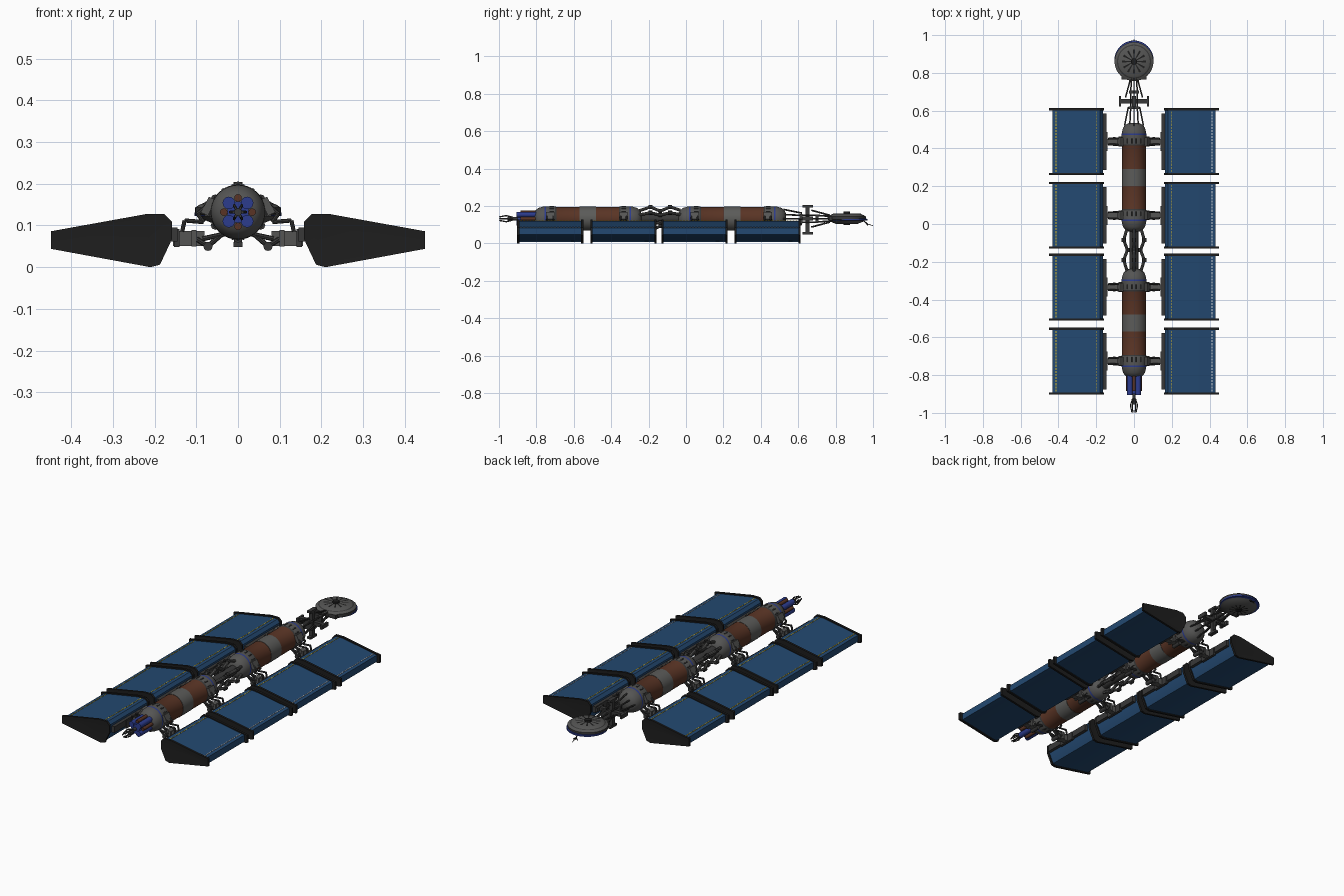
import bpy, bmesh, math
from mathutils import Vector

if "Cube" in bpy.data.objects:
    bpy.data.objects.remove(bpy.data.objects["Cube"])

NAMES = {
    "panel_blue": (0.017, 0.066, 0.165), "frame_black": (0.013, 0.013, 0.013),
    "hull_grey": (0.09, 0.09, 0.088), "steel_dark": (0.04, 0.04, 0.04),
    "tank_brown": (0.10, 0.034, 0.018), "band_grey": (0.105, 0.105, 0.10),
    "royal_blue": (0.025, 0.045, 0.27), "yellow": (0.75, 0.52, 0.02), "white": (0.7, 0.7, 0.7),
}
KEYS = list(NAMES)
MATS = {}
for k, c in NAMES.items():
    MATS[k] = bpy.data.materials.new(k)
    MATS[k].diffuse_color = (*c, 1)


def finish(name, bm, mat=None):
    bmesh.ops.recalc_face_normals(bm, faces=bm.faces)
    me = bpy.data.meshes.new(name)
    bm.to_mesh(me)
    bm.free()
    for m in ([mat] if mat else KEYS):
        me.materials.append(MATS[m])
    ob = bpy.data.objects.new(name, me)
    bpy.context.collection.objects.link(ob)
    return ob


def boxes(name, items, mat):
    bm = bmesh.new()
    for c, s in items:
        vs = bmesh.ops.create_cube(bm, size=1)["verts"]
        for v in vs:
            v.co = Vector(c) + Vector([v.co[i] * s[i] for i in range(3)])
    return finish(name, bm, mat)


def struts(name, pairs, r, mat, seg=8, r2=None):
    bm = bmesh.new()
    for a, b in pairs:
        a, b = Vector(a), Vector(b)
        d = b - a
        vs = bmesh.ops.create_cone(bm, cap_ends=True, segments=seg, radius1=r,
                                   radius2=r if r2 is None else r2, depth=d.length)["verts"]
        q = d.to_track_quat('Z', 'Y')
        for v in vs:
            v.co = q @ v.co + (a + b) / 2
    return finish(name, bm, mat)


def lathe(name, prof, axis, centre, seg=32):
    """prof: (height, radius, colour of the band that follows)"""
    bm = bmesh.new()
    rings = []
    for h, r, _ in prof:
        ring = []
        for i in range(seg):
            a = 2 * math.pi * i / seg
            x, y = r * math.cos(a), r * math.sin(a)
            p = (x, h, y) if axis == 'Y' else (x, y, h)
            ring.append(bm.verts.new(Vector(p) + Vector(centre)))
        rings.append(ring)
    for k in range(len(prof) - 1):
        for i in range(seg):
            j = (i + 1) % seg
            f = bm.faces.new((rings[k][i], rings[k][j], rings[k + 1][j], rings[k + 1][i]))
            f.material_index = KEYS.index(prof[k][2])
    for ring, m in ((rings[0], prof[0][2]), (rings[-1], prof[-2][2])):
        bm.faces.new(ring).material_index = KEYS.index(m)
    return finish(name, bm)


def prism(name, pts, s, y0, y1, mat, inset=0):
    bm = bmesh.new()
    a = [bm.verts.new((s * x, y0, z)) for x, z in pts]
    b = [bm.verts.new((s * x, y1, z)) for x, z in pts]
    caps = [bm.faces.new(a), bm.faces.new(b)]
    for i in range(len(pts)):
        j = (i + 1) % len(pts)
        bm.faces.new((a[i], a[j], b[j], b[i]))
    bmesh.ops.recalc_face_normals(bm, faces=bm.faces)
    if inset:
        bmesh.ops.inset_individual(bm, faces=caps, thickness=inset, depth=-0.002)
    return finish(name, bm, mat)


ZC = 0.132
PLATE = [(0.158, 0.068), (0.158, 0.109), (0.176, 0.127), (0.222, 0.127),
         (0.449, 0.086), (0.449, 0.044), (0.21, 0.0), (0.187, 0.006)]
WING = [(0.165, 0.07), (0.165, 0.104), (0.179, 0.12), (0.22, 0.12),
        (0.432, 0.083), (0.432, 0.047), (0.212, 0.007), (0.192, 0.012)]
ARMS = [0.436, 0.046, -0.334, -0.726]

# Solar wings with end plates and the arms that carry them
for s, side in ((1, "right"), (-1, "left")):
    for n, y in enumerate(ARMS, 1):
        tag = f"{side}_{n}"
        prism(f"wing_{tag}", WING, s, y - 0.17, y + 0.17, "panel_blue")
        for e in (-1, 1):
            yy = y + e * 0.171
            prism(f"end_plate_{tag}", PLATE, s, yy - 0.006, yy + 0.006, "frame_black", 0.03 * 0.8)
        dash = [(y - 0.155 + i * 0.0163) for i in range(20)]
        boxes(f"inner_marking_{tag}", [((s * 0.2, d, 0.1205), (0.004, 0.011, 0.002)) for d in dash], "yellow")
        boxes(f"outer_marking_{tag}", [((s * 0.413, d, 0.0868), (0.004, 0.011, 0.003)) for d in dash],
              "yellow" if s < 0 else "white")
        boxes(f"wing_spine_{tag}", [((s * 0.154, y, 0.078), (0.018, 0.3, 0.034)),
                                    ((s * 0.147, y, 0.07), (0.014, 0.1, 0.044))], "steel_dark")
        boxes(f"wing_arm_{tag}", [((s * 0.118, y, 0.069), (0.076, 0.03, 0.036)),
                                  ((s * 0.105, y, 0.069), (0.012, 0.048, 0.04))], "hull_grey")
        struts(f"arm_hinge_{tag}", [((s * 0.072, y - 0.026, 0.05), (s * 0.072, y + 0.026, 0.05))],
               0.011, "steel_dark", 12)
        low, up = [], []
        for e in (-0.016, 0.016):
            low += [((s * 0.035, y + e, 0.082), (s * 0.072, y + e, 0.05)),
                    ((s * 0.072, y + e, 0.05), (s * 0.1, y + e, 0.068)),
                    ((s * 0.03, y + e, 0.08), (s * 0.085, y + e, 0.068))]
            up += [((s * 0.06, y + e, 0.16), (s * 0.097, y + e, 0.128)),
                   ((s * 0.097, y + e, 0.128), (s * 0.082, y + e, 0.108)),
                   ((s * 0.082, y + e, 0.108), (s * 0.128, y + e, 0.112)),
                   ((s * 0.128, y + e, 0.112), (s * 0.134, y + e, 0.085))]
        struts(f"lower_brace_{tag}", low, 0.006, "steel_dark")
        struts(f"upper_brace_{tag}", up, 0.005, "steel_dark")
        pad = boxes(f"brace_pad_{tag}", [((0, 0, 0), (0.018, 0.045, 0.042))], "hull_grey")
        pad.location = (s * 0.071, y, 0.146)
        pad.rotation_euler = (0, -s * 0.45, 0)

# Two pressure tanks: grey domes, blue rings, brown insulation, grey waist band
g, bl, br, st = "hull_grey", "royal_blue", "tank_brown", "steel_dark"
for n, c in (("rear", 0.247), ("front", -0.525)):
    half = [(0.289, 0.0, g), (0.287, 0.028, g), (0.278, 0.046, g), (0.262, 0.058, g), (0.24, 0.064, g),
            (0.232, 0.065, bl), (0.223, 0.065, g), (0.175, 0.066, st), (0.168, 0.063, br)]
    prof = [(-h, r, None) for h, r, _ in half]
    cols = [m for _, _, m in half]
    lower = [(prof[i][0], prof[i][1], cols[i]) for i in range(len(prof))]
    mid = [(-0.045, 0.063, "band_grey"), (-0.0449, 0.0645, "band_grey"),
           (0.0449, 0.0645, "band_grey"), (0.045, 0.063, br)]
    upper = [(half[i][0], half[i][1], half[i - 1][2]) for i in range(len(half) - 1, -1, -1)]
    lathe(f"{n}_tank", lower + mid + upper, 'Y', (0, c, ZC), 40)
    # Lugs around the dome shoulders
    lugs = []
    for e in (-1, 1):
        for i in range(16):
            a = math.pi * 2 * (i + 0.5) / 16
            p = lambda d: (0.0645 * math.cos(a), c + e * d, ZC + 0.0645 * math.sin(a))
            lugs.append((p(0.18), p(0.205)))
    struts(f"{n}_tank_lugs", lugs, 0.004, st, 6)


def ring_pt(r, a, y):
    return (r * math.cos(a), y, ZC + r * math.sin(a))


# Middle coupling: core tube and zigzag struts
struts("coupling_core", [((0, -0.03, ZC), (0, -0.25, ZC))], 0.024, st, 16)
zig, knobs = [], []
zy = [(-0.03, 0.045), (-0.085, 0.063), (-0.138, 0.04), (-0.19, 0.063), (-0.25, 0.042)]
for i in range(6):
    a = math.pi / 6 + i * math.pi / 3
    pts = [ring_pt(r, a, y) for y, r in zy]
    zig += list(zip(pts, pts[1:]))
    knobs += [(ring_pt(r, a, y - 0.01), ring_pt(r, a, y + 0.01)) for y, r in zy[1:4]]
struts("coupling_struts", zig, 0.008, g)
struts("coupling_joints", knobs, 0.011, st)

# Front thruster cluster and probe
struts("cluster_core", [((0, -0.8, ZC), (0, -0.9, ZC))], 0.026, bl, 16)
ring = [math.pi / 4 + i * math.pi / 2 for i in range(4)]
struts("cluster_tanks", [(ring_pt(0.031, a, -0.8), ring_pt(0.031, a, -0.905)) for a in ring], 0.015, bl, 16)
struts("cluster_small_tanks", [(ring_pt(0.034, a + math.pi / 4, -0.8), ring_pt(0.034, a + math.pi / 4, -0.885))
                               for a in ring], 0.009, br, 12)
struts("probe_mast", [((0, -0.89, ZC), (0, -0.955, ZC))], 0.009, st, 12)
claws = []
for i in range(6):
    a = i * math.pi / 3
    p = [ring_pt(0.008, a, -0.925), ring_pt(0.019, a, -0.96), ring_pt(0.011, a, -0.998)]
    claws += list(zip(p, p[1:]))
struts("probe_claws", claws, 0.0035, st, 6)

# Rear boom with cross frame
rods = []
for a in ring:
    p = [ring_pt(0.032, a, 0.52), ring_pt(0.026, a, 0.6), ring_pt(0.026, a, 0.69), ring_pt(0.016, a, 0.79)]
    rods += list(zip(p, p[1:]))
    rods += [(ring_pt(0.05, a + math.pi / 4, 0.52), ring_pt(0.03, a + math.pi / 4, 0.62)),
             (ring_pt(0.045, a + math.pi / 4, 0.67), ring_pt(0.018, a + math.pi / 4, 0.77))]
struts("boom_rods", rods, 0.0045, st, 6)
boxes("cross_frame", [((0, 0.65, ZC), (0.15, 0.022, 0.02)), ((0, 0.65, ZC), (0.02, 0.022, 0.13)),
                      ((0.074, 0.65, ZC), (0.012, 0.056, 0.022)), ((-0.074, 0.65, ZC), (0.012, 0.056, 0.022)),
                      ((0, 0.65, ZC + 0.066), (0.022, 0.056, 0.012)), ((0, 0.65, ZC - 0.078), (0.022, 0.056, 0.012)),
                      ((0, 0.65, ZC - 0.06), (0.02, 0.022, 0.03))], st)
boxes("boom_collars", [((0, 0.615, ZC), (0.06, 0.014, 0.05)), ((0, 0.7, ZC), (0.055, 0.016, 0.045)),
                       ((0, 0.775, ZC), (0.13, 0.022, 0.022))], st)

# Dish with radial vents above and below
lathe("dish", [(-0.032, 0.0, g), (-0.032, 0.055, g), (-0.02, 0.085, g), (-0.008, 0.103, st), (0.008, 0.103, g),
               (0.016, 0.09, st), (0.018, 0.084, g), (0.025, 0.072, g), (0.025, 0.0, g)], 'Z', (0, 0.86, 0.135), 40)
lathe("dish_blue_rim", [(-0.014, 0.085, bl), (-0.012, 0.104, bl), (-0.004, 0.104, bl), (-0.002, 0.085, bl)],
      'Z', (0, 0.867, 0.135), 40)
bm = bmesh.new()
for z in (0.162, 0.1015):
    k = 1 if z > 0.13 else 0.8
    for i in range(12):
        a = math.pi / 6 * i
        quad = [(0.015, -0.1), (0.064 * k, -0.09), (0.064 * k, 0.09), (0.015, 0.1)]
        bm.faces.new([bm.verts.new((r * math.cos(a + d), 0.86 + r * math.sin(a + d), z)) for r, d in quad])
finish("dish_vents", bm, "frame_black")
struts("dish_hub", [((0, 0.86, 0.097), (0, 0.86, 0.17))], 0.017, "frame_black", 16)
struts("dish_prongs", [((0, 0.95, 0.12), (0, 0.975, 0.1)), ((0, 0.965, 0.108), (0.014, 0.97, 0.098)),
                       ((0, 0.965, 0.108), (-0.014, 0.97, 0.098))], 0.003, "frame_black", 6)
struts("dish_needle", [((0, 0.97, 0.104), (0, 1.0, 0.094))], 0.0015, "frame_black", 6)

bpy.ops.object.select_all(action='SELECT')
bpy.context.view_layer.objects.active = bpy.data.objects["dish"]
bpy.ops.object.shade_smooth_by_angle(angle=math.radians(32))

for m in bpy.data.materials:
    if m.users and not m.is_grease_pencil:
        m.use_nodes = True
        m.node_tree.nodes["Principled BSDF"].inputs["Base Color"].default_value = m.diffuse_color
